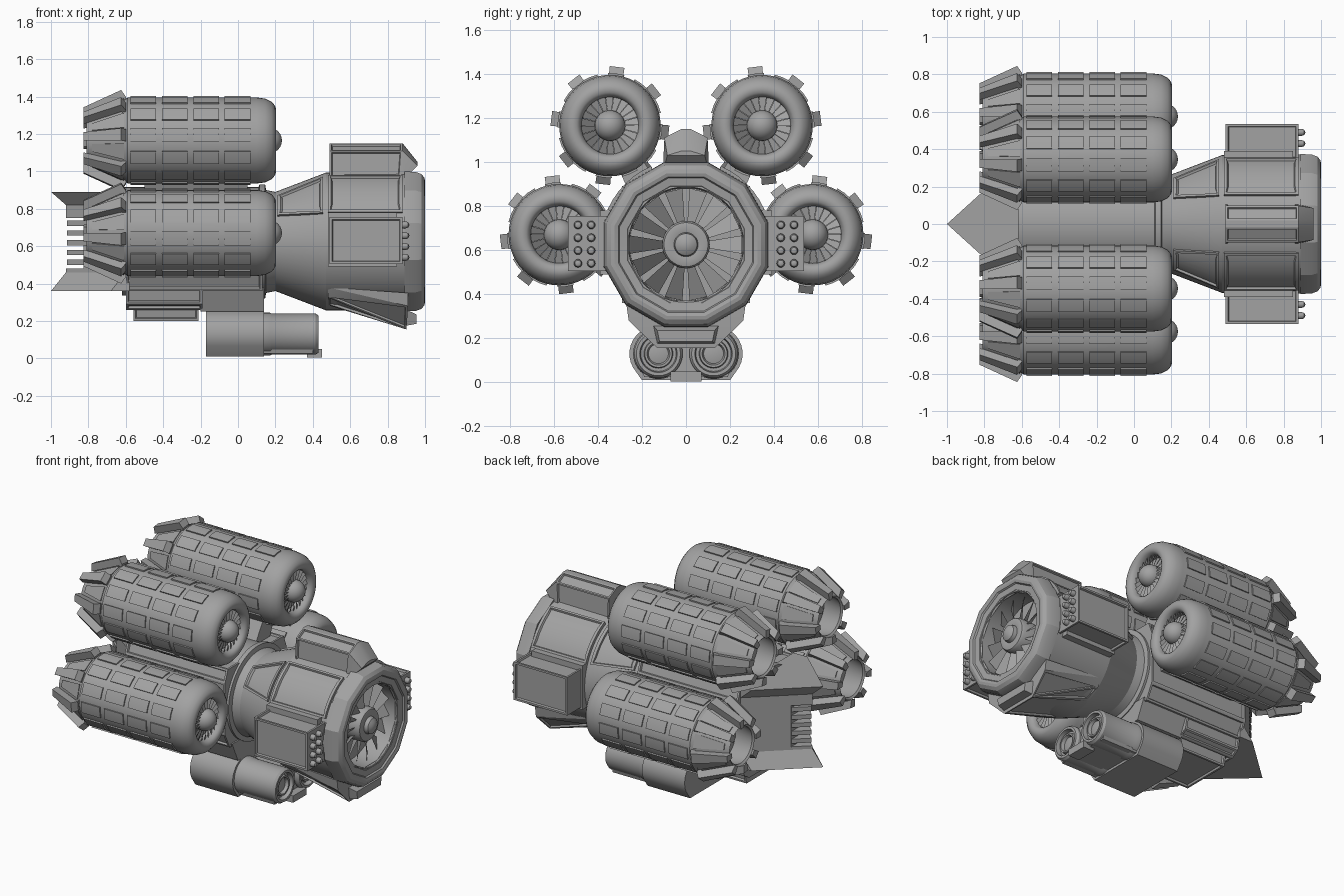
import bpy, bmesh
from math import sin, cos, pi, radians
from mathutils import Vector

if "Cube" in bpy.data.objects:
    bpy.data.objects.remove(bpy.data.objects["Cube"])

CZ = 0.625   # height of the main axis
GREY = bpy.data.materials.new("dark_grey")
GREY.diffuse_color = (0.36, 0.36, 0.36, 1)
GREY.use_nodes = True
GREY.node_tree.nodes["Principled BSDF"].inputs["Base Color"].default_value = GREY.diffuse_color


def finish(name, bm, loc=(0, 0, 0), angle=32):
    bmesh.ops.recalc_face_normals(bm, faces=bm.faces[:])
    me = bpy.data.meshes.new(name)
    bm.to_mesh(me)
    bm.free()
    me.materials.append(GREY)
    me.shade_smooth()
    me.set_sharp_from_angle(angle=radians(angle))
    ob = bpy.data.objects.new(name, me)
    ob.location = loc
    bpy.context.collection.objects.link(ob)
    return ob


def polar(x, r, a):
    return Vector((x, r * cos(a), r * sin(a)))


def lathe(bm, profile, n=48, phase=0.0, cy=0, cz=0):
    """Revolve an (x, radius) profile around the x axis."""
    off = Vector((0, cy, cz))
    rings = []
    for x, r in profile:
        if r < 1e-5:
            rings.append([bm.verts.new(off + Vector((x, 0, 0)))] * n)
        else:
            rings.append([bm.verts.new(off + polar(x, r, phase + 2 * pi * k / n)) for k in range(n)])
    for a, b in zip(rings, rings[1:]):
        for k in range(n):
            vs = list(dict.fromkeys((a[k], a[k - 1], b[k - 1], b[k])))
            if len(vs) > 2:
                bm.faces.new(vs)


def recess(bm, faces, frame=0.018, depth=0.012):
    """Cut a framed panel into the given faces."""
    bmesh.ops.inset_region(bm, faces=faces, thickness=frame)
    bmesh.ops.inset_region(bm, faces=faces, thickness=0.006, depth=-depth)


def shell(bm, x0, x1, r0, r1, a, w0, w1, t, n=2, framed=False):
    """Plate wrapped on a cone: outer radii r0/r1, centre angle a, half widths w0/w1."""
    grid = []
    for k in range(n + 1):
        f = 2 * k / n - 1
        a0, a1 = a + f * w0, a + f * w1
        grid.append([bm.verts.new(p) for p in (polar(x0, r0, a0), polar(x1, r1, a1),
                                               polar(x1, r1 - t, a1), polar(x0, r0 - t, a0))])
    outer = []
    for p, q in zip(grid, grid[1:]):
        for i in range(4):
            j = (i + 1) % 4
            f = bm.faces.new((p[i], p[j], q[j], q[i]))
            if i == 0:
                outer.append(f)
    bm.faces.new(grid[0])
    bm.faces.new(grid[-1][::-1])
    if framed:
        bmesh.ops.recalc_face_normals(bm, faces=bm.faces[:])
        recess(bm, outer)


def hull(name, pts, mirror=True, panel=None, frame=0.018):
    """Convex block from corner points; faces larger than 'panel' get a framed recess."""
    bm = bmesh.new()
    for p in pts:
        for s in ((1, -1) if mirror and p[1] else (1,)):
            bm.verts.new((p[0], p[1] * s, p[2]))
    bmesh.ops.convex_hull(bm, input=bm.verts[:])
    bmesh.ops.dissolve_limit(bm, angle_limit=0.02, verts=bm.verts[:], edges=bm.edges[:])
    bmesh.ops.recalc_face_normals(bm, faces=bm.faces[:])
    if panel:
        for f in [f for f in bm.faces if f.calc_area() > panel and abs(f.normal.x) < 0.6]:
            recess(bm, [f], frame)
    return finish(name, bm, angle=20)


def box(name, x, y, z, mirror=False, **kw):
    return hull(name, [(a, b, c) for a in x for b in y for c in z], mirror, **kw)


def fan(bm, n, x, r0, r1, pitch, dx):
    """Ring of twisted blades."""
    for k in range(n):
        a = 2 * pi * k / n
        w = pi / n * pitch
        bm.faces.new([bm.verts.new(p) for p in (polar(x + dx, r0, a - w), polar(x + dx, r1, a - w),
                                                polar(x - dx, r1, a + w), polar(x - dx, r0, a + w))])


# Main fuselage tube, neck, cone and intake drum
bm = bmesh.new()
lathe(bm, [(-.62, 0), (-.62, .29), (.11, .29), (.115, .305), (.145, .305), (.15, .275), (.2, .265),
           (.47, .368), (.9, .372)], 64)
finish("fuselage", bm, (0, 0, CZ), 12)
bm = bmesh.new()
lathe(bm, [(.89, .36), (.89, .387), (.95, .385), (.982, .372), (.997, .352), (1, .335), (.995, .318),
           (.985, .312), (.98, .275), (.965, .262)], 12, pi / 12)
finish("intake_lip", bm, (0, 0, CZ), 24)
bm = bmesh.new()
lathe(bm, [(.978, .285), (.978, .262), (.83, .256), (.83, 0)], 48)
finish("intake_duct", bm, (0, 0, CZ))
bm = bmesh.new()
fan(bm, 14, .9, .09, .255, .72, .025)
lathe(bm, [(.84, .108), (.94, .108), (.955, .1), (.96, .08), (.955, .055), (.98, .05), (.993, .03), (1, 0)], 32)
finish("intake_fan", bm, (0, 0, CZ))

# Framed panels on the drum and cone
bm = bmesh.new()
for a in (45, 135):
    shell(bm, .48, .88, .39, .39, radians(a), radians(21), radians(21), .04, 6, True)
    shell(bm, .21, .455, .285, .38, radians(a), radians(15), radians(21), .04, 6, True)
finish("drum_panels", bm, (0, 0, CZ), 25)

# Top pod, chin plate and small nub on the drum
hull("top_pod", [(.49, .105, .96), (.49, .098, 1.11), (.49, .02, 1.15), (.87, .105, .96), (.88, .098, 1.11),
                 (.88, .02, 1.15), (.96, .085, 1.03), (.96, .02, 1.05), (.9, .1, .97)], panel=.02, frame=.014)
hull("chin_plate", [(.48, .27, .38), (.48, .24, .33), (.48, .14, .285), (.91, .27, .35), (.91, .26, .28),
                    (.9, .13, .155)], panel=.02)
hull("chin_front", [(.9, .13, .175), (.9, .15, .26), (.955, .12, .185), (.955, .13, .235)])

# Rocket pods on both sides of the drum
for s in (-1, 1):
    box("rocket_pod", (.49, .88), (s * .34, s * .535), (.505, .755), panel=.02)
    box("rocket_pod_mount", (.48, .85), (s * .33, s * .39), (.49, .78))
    bm = bmesh.new()
    for y in (.43, .49):
        for z in (.54, .598, .656, .714):
            lathe(bm, [(.87, .019), (.895, .019), (.91, .014), (.917, 0)], 12, 0, s * y, z)
    finish("rockets", bm)

# Fuselage side armour and belly
hull("side_armour", [(x, y, z) for x in (-.6, .13) for y, z in
                     ((.2, .88), (.29, .88), (.32, .8), (.32, .46), (.27, .36))], panel=.02)
hull("belly_frame", [(x, y, z) for x in (-.6, -.19) for y, z in ((.27, .38), (.25, .29), (.2, .26))], panel=.02)
hull("belly_box", [(x, y, z) for x in (-.56, -.21) for y, z in ((.2, .35), (.17, .2))], panel=.02)
hull("belly_keel", [(x, y, z) for x in (-.2, .14) for y, z in ((.26, .38), (.2, .25))])


# Tail wedge: pointed layers, flared at top and bottom, with vent bars across an open slot
def wedge(name, tip0, tip1, z0, z1, back=-.58):
    hull(name, [(t, 0, z) for t, z in ((tip0, z0), (tip1, z1))] +
         [(x, min(.29, (back - t) * .9), z) for t, z in ((tip0, z0), (tip1, z1)) for x in (min(t + .32, back), back)])


wedge("tail_top", -.92, -1, .82, .89)
wedge("tail_upper", -.92, -.92, .75, .82)
hull("tail_core", [(x, y, z) for z in (.46, .76) for x, y in ((-.825, .086), (-.6, .29), (-.58, .29))])
for i in range(5):
    z = .5 + i * .052
    wedge("tail_vent_bar", -.915, -.915, z, z + .028, -.8)
wedge("tail_lower", -.92, -.92, .45, .48)
wedge("tail_bottom", -1, -.92, .36, .46)

# Twin lamp pod under the belly
sect = [(.132 + .125 * cos(radians(a)), .13 + .125 * sin(radians(a))) for a in range(-30, 80, 12)]
sect += [(.2, .01), (.13, .27)]
hull("lamp_pod", [(x, y, z) for x in (-.17, .14) for y, z in sect])
hull("lamp_bridge", [(x, y, z) for x in (.13, .4) for y, z in ((.1, .03), (.1, .2))])
hull("lamp_clip", [(x, y, z) for x in (.37, .45) for y, z in ((.07, .005), (.07, .05))])
hull("lamp_tray", [(x, y, z) for x in (.13, .4) for y, z in ((.19, .025), (.2, .06))])
for s in (-1, 1):
    bm = bmesh.new()
    lathe(bm, [(.1, .115), (.17, .115), (.18, .11), (.415, .11), (.43, .1), (.43, .085), (.4, .08), (.4, .066),
               (.42, .062), (.42, .052), (.4, .045), (.41, 0)], 32)
    finish("lamp_barrel", bm, (0, s * .125, .13))

# Engine: master parts built once around the x axis
parts = []
bm = bmesh.new()
lathe(bm, [(-.66, 0), (-.66, .15), (-.8, .118), (-.81, .13), (-.6, .222), (-.59, .23), (.1, .23), (.145, .224),
           (.18, .207), (.197, .187), (.203, .17), (.2, .15), (.19, .138), (.17, .13), (.13, .127), (.13, 0)], 48)
parts.append(finish("engine_body", bm))
bm = bmesh.new()
for i in range(4):
    x = -.575 + i * .168
    for k in range(12):
        shell(bm, x, x + .137, .238, .238, k * pi / 6, radians(9), radians(9), .015)
parts.append(finish("engine_panels", bm))
bm = bmesh.new()
for k in range(8):
    a = k * pi / 4
    shell(bm, -.825, -.625, .178, .27, a, .13, .125, .052, 1)
    shell(bm, -.625, -.6, .27, .235, a, .125, .14, .05, 1)
    shell(bm, -.78, -.61, .15, .226, a + pi / 8, .14, .2, .015, 1)
parts.append(finish("engine_petals", bm))
bm = bmesh.new()
fan(bm, 22, .165, .05, .131, .95, .007)
lathe(bm, [(.13, .07), (.165, .07)] + [(.165 + .07 * sin(t * pi / 12), .07 * cos(t * pi / 12)) for t in range(1, 6)]
      + [(.235, 0)], 24)
parts.append(finish("engine_fan", bm))

# Place the four engines and their pylons
places = [(s * y, z, s * t) for y, z, t in ((.345, 1.165, 7), (.575, .67, -7)) for s in (-1, 1)]
for i, (y, z, turn) in enumerate(places):
    for p in parts:
        ob = p if i == 0 else bpy.data.objects.new(p.name.split('.')[0], p.data)
        if i:
            bpy.context.collection.objects.link(ob)
        ob.location = (0, y, z)
        ob.rotation_euler.x = radians(turn)
for s in (-1, 1):
    hull("upper_pylon", [(x, s * y, z) for x in (-.5, .05) for y, z in
                         ((.1, .86), (.24, .82), (.21, 1.03), (.31, .98))], False)
    box("lower_pylon", (-.5, .05), (s * .28, s * .4), (.57, .76))
